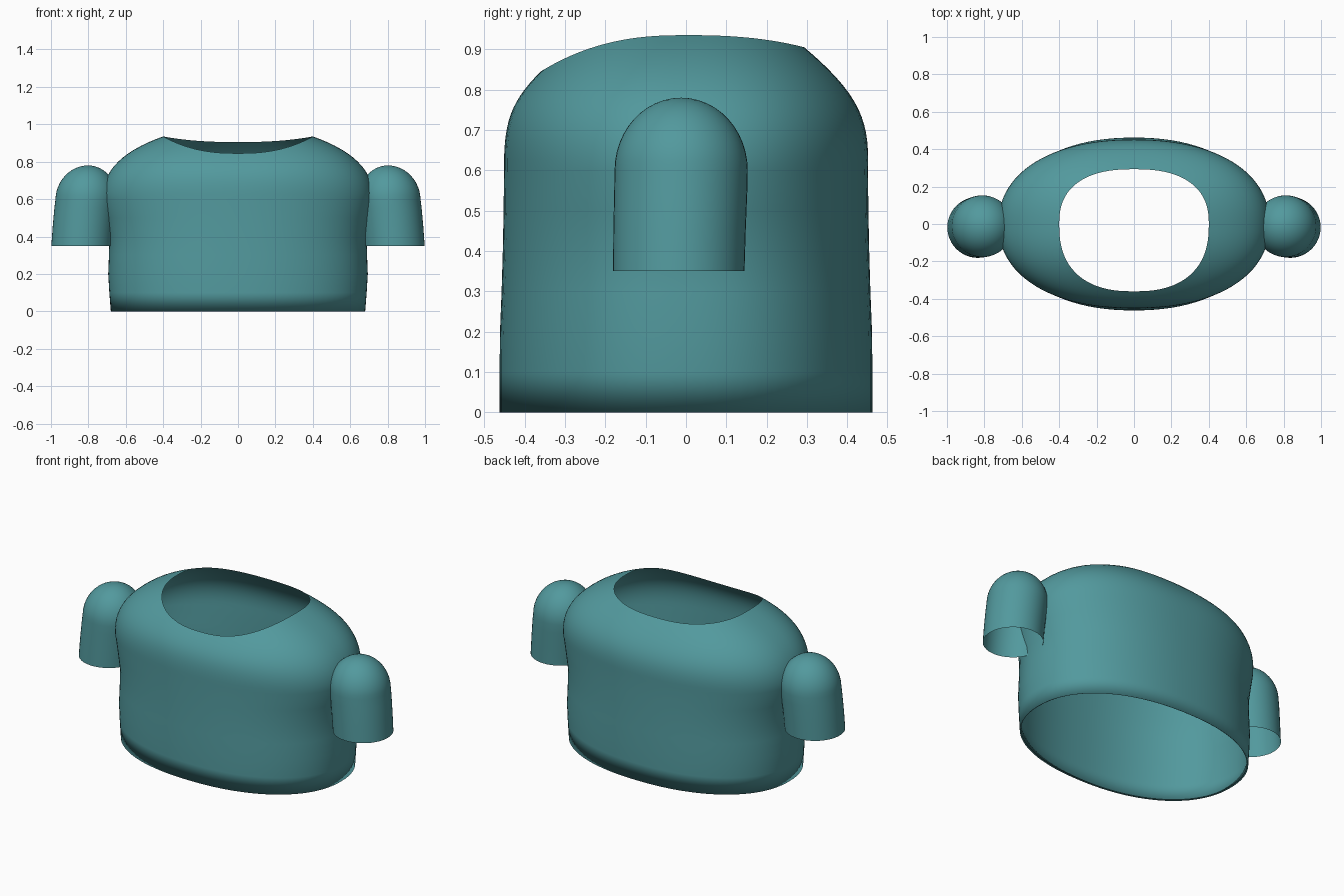
import bpy, bmesh
from math import sin, cos, pi, copysign

if "Cube" in bpy.data.objects:
    bpy.data.objects.remove(bpy.data.objects["Cube"])

N = 96
mat = bpy.data.materials.new("teal_cloth")
mat.diffuse_color = (0.085, 0.32, 0.34, 1)
mat.use_nodes = True
mat.node_tree.nodes["Principled BSDF"].inputs["Base Color"].default_value = mat.diffuse_color

def spow(v, e):
    return copysign(abs(v) ** e, v)

def bezier(p, t):
    u = 1 - t
    return u**3*p[0] + 3*u*u*t*p[1] + 3*u*t*t*p[2] + t**3*p[3]

def loft(bm, rings):
    """Skin a list of closed point rings with quads."""
    vs = [[bm.verts.new(p) for p in r] for r in rings]
    for a, b in zip(vs, vs[1:]):
        for i in range(len(a)):
            j = (i + 1) % len(a)
            bm.faces.new((a[i], a[j], b[j], b[i]))
    return vs

def finish(bm, name):
    me = bpy.data.meshes.new(name)
    bm.to_mesh(me)
    bm.free()
    ob = bpy.data.objects.new(name, me)
    bpy.context.collection.objects.link(ob)
    me.materials.append(mat)
    me.shade_smooth()
    return ob

def body_ring(side, front, back, zs, zf, zb, n):
    pts = []
    for i in range(N):
        a = 2 * pi * i / N
        c, s = cos(a), sin(a)
        y = spow(s, 2 / n) * (back if s > 0 else front)
        z = zs + ((zb if s > 0 else zf) - zs) * s * s
        pts.append((side * spow(c, 2 / n), y, z))
    return pts

# Torso: straight lower body, then shoulders curving in to a dipped neckline
rings = [body_ring(w, d, d, z, z, z, 2.2) for w, d, z in (
    (0.672, 0.455, 0.004), (0.68, 0.462, 0.0), (0.688, 0.462, 0.1), (0.694, 0.461, 0.2),
    (0.690, 0.457, 0.3), (0.688, 0.454, 0.4), (0.706, 0.452, 0.5))]
side = ((0.725, 0.73, 0.60, 0.40), (0.6, 0.76, 0.865, 0.935))
front = ((0.451, 0.452, 0.435, 0.36), (0.6, 0.72, 0.77, 0.845))
back = ((0.451, 0.455, 0.435, 0.293), (0.6, 0.72, 0.785, 0.905))
for k in range(15):
    t = k / 14
    v = [bezier(c[i], t) for i in (0, 1) for c in (side, front, back)]
    rings.append(body_ring(*v, 2.2 + 0.25 * t))
bm = bmesh.new()
loft(bm, rings)
finish(bm, "torso")

# Sleeves: domed tubes, open below and cut off where they meet the torso
def sleeve(sign, name):
    prof = [(0.35, 0.835, 0.163, -0.018), (0.45, 0.827, 0.164, -0.016),
            (0.55, 0.817, 0.165, -0.013), (0.60, 0.811, 0.165, -0.012)]
    for k in range(1, 12):
        a = pi / 2 * k / 12
        prof.append((0.60 + 0.18 * sin(a), 0.811 - 0.01 * k / 12, 0.165 * cos(a), -0.012))
    bm = bmesh.new()
    vs = loft(bm, [[(cx + r * cos(2*pi*i/48), cy + r * sin(2*pi*i/48), z) for i in range(48)]
                   for z, cx, r, cy in prof])
    tip = bm.verts.new((0.80, -0.012, 0.78))
    top = vs[-1]
    for i in range(48):
        bm.faces.new((top[i], top[(i + 1) % 48], tip))
    bmesh.ops.bisect_plane(bm, geom=bm.verts[:] + bm.edges[:] + bm.faces[:],
                           plane_co=(0.682, 0, 0), plane_no=(1, 0, 0), clear_inner=True)
    if sign < 0:
        for v in bm.verts:
            v.co.x *= -1
        bmesh.ops.reverse_faces(bm, faces=bm.faces[:])
    finish(bm, name)

sleeve(1, "sleeve_right")
sleeve(-1, "sleeve_left")
